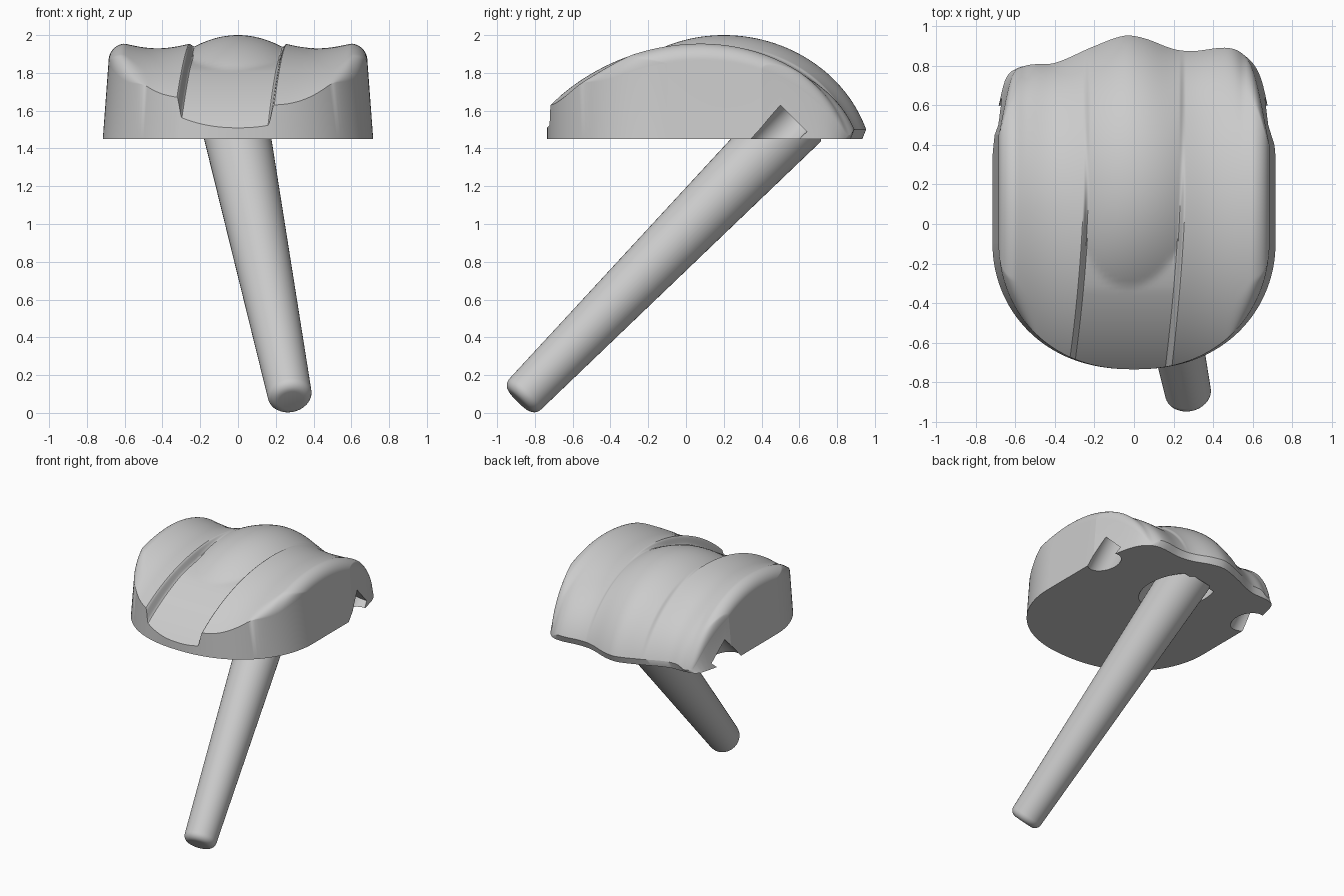
import bpy, bmesh, math
from mathutils import Vector

cube = bpy.data.objects.get("Cube")
if cube:
    bpy.data.objects.remove(cube, do_unlink=True)

BASE = 1.45      # flat underside
HALF = 0.685     # half width of the upper outline
# back edge of the outline, (x, y)
BACK = [(-.685, .45), (-.62, .74), (-.55, .80), (-.4, .815), (-.2, .9), (-.05, .952),
        (.05, .94), (.2, .885), (.3, .875), (.48, .89), (.57, .84), (.62, .72), (.685, .4)]


def step(a, b, v):
    t = min(max((v - a) / (b - a), 0), 1)
    return t * t * (3 - 2 * t)


def clamp(v, limit):
    return min(max(v, -limit), limit)


def back_edge(x):
    """Smooth curve through the back points."""
    x = clamp(x, HALF)
    i = next(k for k in range(len(BACK) - 1) if x <= BACK[k + 1][0] + 1e-6)

    def slope(k):
        a, b = BACK[max(k - 1, 0)], BACK[min(k + 1, len(BACK) - 1)]
        return (b[1] - a[1]) / (b[0] - a[0])
    (x0, y0), (x1, y1) = BACK[i], BACK[i + 1]
    w = x1 - x0
    t = (x - x0) / w
    s = t * t * (3 - 2 * t)
    return (y0 * (1 - s) + y1 * s + w * slope(i) * t * (1 - t) ** 2
            - w * slope(i + 1) * t * t * (1 - t))


def front_edge(x):
    return -.1 - .635 * math.sqrt(max(0, 1 - (abs(x) / HALF) ** 2.25))


def arch(y, crest, y_crest, front_radius, y_back):
    """Height of a fore-and-aft arch: round in front, steeper at the back."""
    d = y - y_crest
    if d < 0:
        d = min(-d, front_radius)
        return crest - front_radius + math.sqrt(front_radius ** 2 - d * d)
    t = min(d / (y_back - y_crest), 1)
    k = .9
    return crest - (crest - 1.5) * (1 - math.sqrt(1 - k * t * t)) / (1 - math.sqrt(1 - k))


def height(u, x, y):
    yb = back_edge(clamp(x, .55))
    # side lobes with a shallow dip
    dip = .025 * math.sin(math.pi * min(max((abs(u) - .25) / .35, 0), 1))
    side = arch(y, 1.955, .08, 1.146, yb)
    fade = 1 - step(.5, yb, y)
    # central bulge rising out of a sunken front groove
    bulge = arch(y, 2 - .06 * min((u / .23) ** 2, 1.2), .2, .83, yb)
    groove = side - .065 - .1 * max(0, -.33 - y)
    center = max(bulge, groove) if y < .2 else bulge
    inner = step(-.255, -.225, u) * (1 - step(.23, .26, u))
    z = (side - dip * fade) * (1 - inner) + center * inner
    # rounded outer rim
    r = .09
    rim = min(HALF - abs(x), (back_edge(x) - y) * .5, (y - front_edge(x)) * .6)
    d = min(max(rim, 0), r)
    z -= (r - math.sqrt(r * r - (r - d) ** 2)) * step(.48, .63, abs(x))
    return max(z, BASE + .02)


def finish(bm, name):
    bmesh.ops.recalc_face_normals(bm, faces=bm.faces)
    mesh = bpy.data.meshes.new(name)
    bm.to_mesh(mesh)
    bm.free()
    ob = bpy.data.objects.new(name, mesh)
    bpy.context.collection.objects.link(ob)
    return ob


def smooth(ob, angle):
    bpy.ops.object.select_all(action='DESELECT')
    ob.select_set(True)
    bpy.context.view_layer.objects.active = ob
    bpy.ops.object.shade_smooth_by_angle(angle=math.radians(angle))


def build_cap():
    cols = [HALF * math.sin(math.pi / 2 * (i / 45 - 1)) for i in range(91)]
    # finer columns across the groove walls
    cols = [c for c in cols if not .215 < abs(c) < .265]
    cols += [s * (.215 + .005 * i) for s in (-1, 1) for i in range(11)]
    cols.sort()
    rows = 90
    bm = bmesh.new()
    grid = []
    for u in cols:
        line = []
        for j in range(rows + 1):
            v = .5 - .5 * math.cos(math.pi * j / rows)
            y = front_edge(u) * (1 - v) + back_edge(u) * v
            lean = .075 * (max(.2 - y, 0) / .87) ** 1.6
            x = u - lean * (1 - (u / HALF) ** 2)
            y = front_edge(x) * (1 - v) + back_edge(x) * v
            line.append(bm.verts.new((x, y, height(u, x, y))))
        grid.append(line)
    for a, b in zip(grid, grid[1:]):
        for j in range(rows):
            bm.faces.new((a[j], b[j], b[j + 1], a[j + 1]))
    # tapered wall and flat underside
    loop = ([l[0] for l in grid] + grid[-1][1:]
            + [l[-1] for l in reversed(grid[:-1])] + grid[0][-2:0:-1])
    foot = []
    for p in loop:
        tuck = .02 * step(.7, .85, p.co.y)
        foot.append(bm.verts.new((p.co.x * 1.045, p.co.y - tuck, BASE)))
    n = len(loop)
    for i in range(n):
        k = (i + 1) % n
        bm.faces.new((loop[i], foot[i], foot[k], loop[k]))
    bm.faces.new(foot)
    return finish(bm, "cap")


def lathe(name, profile, origin, axis, sides=48):
    """Revolve (radius, height) points around an axis, ends closed."""
    bm = bmesh.new()
    rot = Vector(axis).to_track_quat('Z', 'Y')
    rings = []
    for r, h in profile:
        ring = []
        for i in range(sides):
            a = 2 * math.pi * i / sides
            p = rot @ Vector((r * math.cos(a), r * math.sin(a), h))
            ring.append(bm.verts.new(p + Vector(origin)))
        rings.append(ring)
    for a, b in zip(rings, rings[1:]):
        for i in range(sides):
            k = (i + 1) % sides
            bm.faces.new((a[i], a[k], b[k], b[i]))
    bm.faces.new(rings[0])
    bm.faces.new(rings[-1])
    return finish(bm, name)


def cut(target, cutter):
    mod = target.modifiers.new(cutter.name, 'BOOLEAN')
    mod.operation = 'DIFFERENCE'
    mod.solver = 'EXACT'
    mod.object = cutter
    bpy.context.view_layer.objects.active = target
    bpy.ops.object.modifier_apply(modifier=mod.name)
    bpy.data.objects.remove(cutter, do_unlink=True)


cap = build_cap()

# slanted peg, rounded at its tip
tip = Vector((.28, -.885, .065))
axis = Vector((0, .475, BASE)) - tip
length = axis.length
tip_round = [(.067 + .05 * math.sin(a), .05 - .05 * math.cos(a))
             for a in (math.pi / 12 * i for i in range(7))]
peg = lathe("peg", tip_round + [(.175, length), (.18, length + .16)], tip, axis)

# socket around the peg and two blind side holes
cut(cap, lathe("socket_cutter", [(.215, length - .5), (.215, length + .14)], tip, axis))
for side, x in (("left", .66), ("right", -.66)):
    cut(cap, lathe(side + "_hole_cutter", [(.1, 0), (.1, .5)], (x, .57, 1.56), (0, -1, -1)))

smooth(cap, 35)
smooth(peg, 35)
